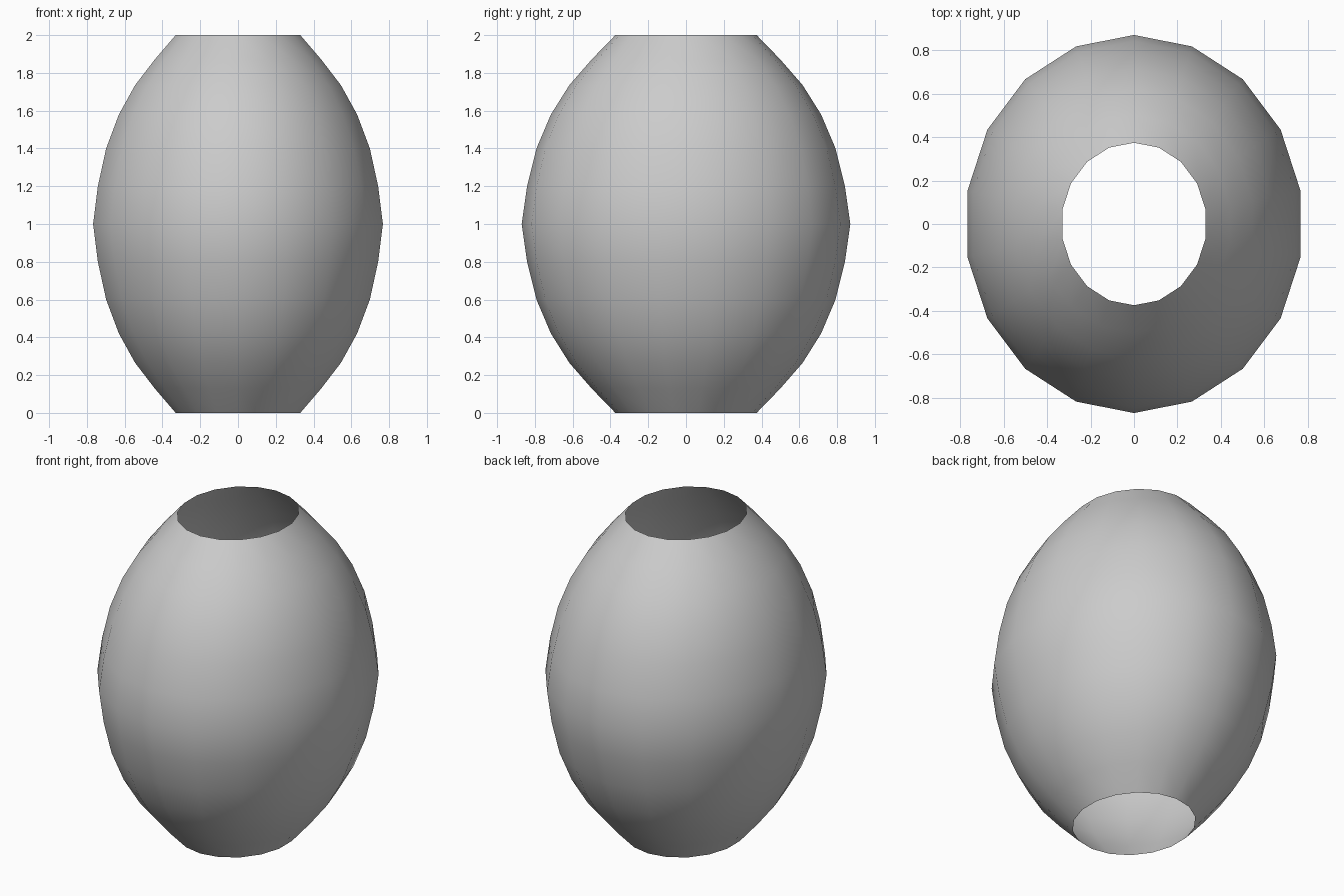
import bpy, bmesh, math

if "Cube" in bpy.data.objects:
    bpy.data.objects.remove(bpy.data.objects["Cube"])

SIDES = 18
RX, RY = 0.779, 0.87
# half profile: (height from the middle, relative radius)
half = [(0, 1), (0.2, 0.967), (0.4, 0.91), (0.58, 0.822), (0.735, 0.71), (0.87, 0.575), (1, 0.43)]
profile = [(1 - h, r) for h, r in reversed(half)] + [(1 + h, r) for h, r in half[1:]]

# open barrel shell with an oval section
bm = bmesh.new()
rings = []
for z, r in profile:
    rings.append([bm.verts.new((RX * r * math.sin(2 * math.pi * i / SIDES),
                                RY * r * math.cos(2 * math.pi * i / SIDES), z))
                  for i in range(SIDES)])
for a, b in zip(rings, rings[1:]):
    for i in range(SIDES):
        j = (i + 1) % SIDES
        bm.faces.new((a[i], a[j], b[j], b[i]))
bmesh.ops.recalc_face_normals(bm, faces=bm.faces)
mesh = bpy.data.meshes.new("barrel_shell")
bm.to_mesh(mesh)
bm.free()
shell = bpy.data.objects.new("barrel_shell", mesh)
bpy.context.collection.objects.link(shell)
bpy.context.view_layer.objects.active = shell
shell.select_set(True)
bpy.ops.object.shade_smooth_by_angle(angle=math.radians(30))
